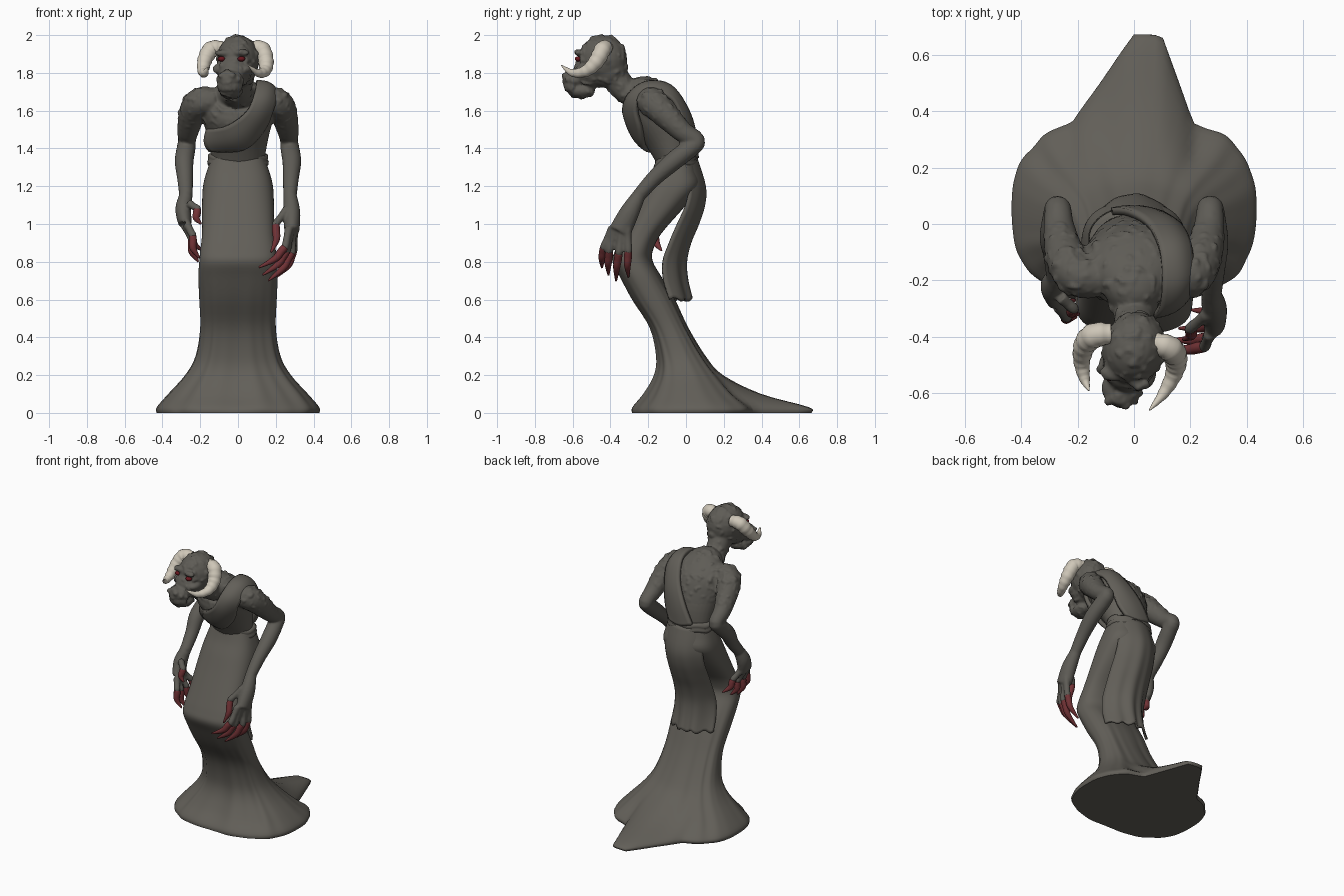
import bpy, bmesh, math
from mathutils import Vector, Matrix, noise

if "Cube" in bpy.data.objects:
    bpy.data.objects.remove(bpy.data.objects["Cube"])


def material(name, rgb):
    m = bpy.data.materials.new(name)
    m.diffuse_color = (*rgb, 1)
    m.use_nodes = True
    m.node_tree.nodes["Principled BSDF"].inputs["Base Color"].default_value = m.diffuse_color
    return m


ROBE = material("robe grey", (0.122, 0.114, 0.098))
SKIN = material("skin grey", (0.112, 0.106, 0.092))
BONE = material("horn bone", (0.62, 0.57, 0.48))
CLAW = material("claw red", (0.17, 0.033, 0.037))
EYE = material("eye red", (0.13, 0.008, 0.012))


def finish(name, bm, *mats):
    bmesh.ops.recalc_face_normals(bm, faces=bm.faces)
    me = bpy.data.meshes.new(name)
    bm.to_mesh(me)
    bm.free()
    me.shade_smooth()
    for m in mats:
        me.materials.append(m)
    ob = bpy.data.objects.new(name, me)
    bpy.context.collection.objects.link(ob)
    return ob


def spline(rows, sub):
    """Catmull-Rom through rows of numbers."""
    out, n = [], len(rows)
    for i in range(n - 1):
        p = [rows[max(0, min(n - 1, i + k))] for k in (-1, 0, 1, 2)]
        for s in range(sub):
            t = s / sub
            out.append([0.5 * (2 * b + (c - a) * t + (2 * a - 5 * b + 4 * c - d) * t * t
                               + (3 * b - a - 3 * c + d) * t ** 3) for a, b, c, d in zip(*p)])
    return out + [list(rows[-1])]


def skin_rings(bm, rings, caps=True):
    vs = [[bm.verts.new(p) for p in r] for r in rings]
    n = len(vs[0])
    for a, b in zip(vs, vs[1:]):
        for i in range(n if caps else n - 1):
            bm.faces.new((a[i], a[(i + 1) % n], b[(i + 1) % n], b[i]))
    if caps:
        bm.faces.new(vs[0])
        bm.faces.new(vs[-1])


def tube(bm, rows, seg=20, sub=5):
    """Rows are x, y, z, radius a, radius b (b optional)."""
    rows = spline([r if len(r) == 5 else (*r, r[3]) for r in rows], sub)
    pts = [Vector(r[:3]) for r in rows]
    u, rings = None, []
    for i, p in enumerate(pts):
        t = (pts[min(i + 1, len(pts) - 1)] - pts[max(i - 1, 0)]).normalized()
        if u is None:
            u = Vector((0, 1, 0)) if abs(t.x) > 0.8 else Vector((1, 0, 0))
        u = (u - t * u.dot(t)).normalized()
        v = t.cross(u)
        a, b = max(rows[i][3], 0.001), max(rows[i][4], 0.001)
        rings.append([p + u * a * math.cos(k * math.tau / seg) + v * b * math.sin(k * math.tau / seg)
                      for k in range(seg)])
    skin_rings(bm, rings)


HEAD = Matrix.Translation((0, -0.44, 1.87)) @ Matrix.Rotation(math.radians(-17), 4, 'Z')


def ball(bm, loc, size, seg=24):
    bmesh.ops.create_uvsphere(bm, u_segments=seg, v_segments=seg // 2, radius=1,
                              matrix=HEAD @ Matrix.Translation(loc) @ Matrix.Diagonal((*size, 1)))


def spow(v, e):
    return math.copysign(abs(v) ** e, v)


# Skirt: horizontal rings (z, half width, front y, back y, train length)
rows = [(0, .43, -.285, .375, .285), (.03, .43, -.28, .375, .27), (.1, .37, -.22, .28, .11),
        (.2, .28, -.165, .18, .01), (.3, .225, -.155, .10, 0), (.45, .20, -.19, .01, 0),
        (.6, .205, -.285, -.06, 0), (.72, .21, -.35, -.13, 0), (.80, .205, -.39, -.175, 0),
        (.86, .20, -.375, -.175, 0), (.95, .19, -.335, -.13, 0), (1.1, .19, -.265, 0, 0),
        (1.2, .185, -.22, .075, 0), (1.28, .165, -.18, .06, 0), (1.35, .14, -.155, .045, 0)]
rings = []
for z, hx, yf, yb, tail in spline(rows, 4):
    ring = []
    fold = 0.03 * max(0, min(1, (0.78 - z) / 0.4))
    for k in range(120):
        a = k * math.tau / 120
        s = 1 + fold * (math.sin(9 * a + 1) + 0.6 * math.sin(17 * a)) * abs(math.sin(a)) * min(1, z * 8 + .3)
        x = hx * spow(math.cos(a), .78) * s
        y = (yf + yb) / 2 + (yb - yf) / 2 * spow(math.sin(a), .78) * s
        if math.sin(a) > 0:
            y += tail * max(0, min(1, (x + .22) / .22, (.21 - x) / .11))
        ring.append((x, y, max(z, 0)))
    rings.append(ring)
bm = bmesh.new()
skin_rings(bm, rings)
skirt = finish("skirt", bm, ROBE)
for p in skirt.data.polygons:      # flat underside
    if len(p.vertices) > 4:
        p.use_smooth = False

# Belt
bm = bmesh.new()
skin_rings(bm, [[(hx * math.cos(k * math.tau / 48), -.05 + hy * math.sin(k * math.tau / 48),
                  z + .006 * math.sin(k * .8)) for k in range(48)]
                for z, hx, hy in ((1.305, .145, .1), (1.312, .16, .112), (1.33, .163, .115), (1.338, .156, .108),
                                  (1.346, .16, .113), (1.365, .158, .111), (1.372, .14, .1))])
finish("belt", bm, ROBE)


def sheet(name, rows, thickness):
    bm = bmesh.new()
    skin_rings(bm, rows, caps=False)
    ob = finish(name, bm, ROBE)
    mod = ob.modifiers.new("thickness", 'SOLIDIFY')
    mod.thickness, mod.offset = thickness, 0


# Hanging back cloth, curved around the hips
cloth = spline([(1.345, .055, .07), (1.2, .098, .08), (1.1, .093, .09), (1.0, .06, .1), (.9, .018, .1),
                (.8, -.005, .11), (.7, 0, .11), (.6, .022, .1)], 4)
sheet("back_cloth", [[((.14 + .025 * i / 28) * u / 12,
                       y - d * (u / 12) ** 2 + .009 * i / 28 * math.sin(u * .9),
                       z + .01 * (i / 28) ** 4 * math.sin(u * 1.3)) for u in range(-12, 13)]
                     for i, (z, y, d) in enumerate(cloth)], .014)

# Shoulder sash: neck edge and arm edge, lofted with a slight bulge
paths = [(-.16, -.17, 1.50, -.15, -.14, 1.39), (-.06, -.275, 1.52, .03, -.215, 1.40),
         (.04, -.325, 1.59, .135, -.235, 1.5), (.085, -.30, 1.68, .185, -.26, 1.62),
         (.10, -.21, 1.745, .205, -.19, 1.69), (.09, -.09, 1.73, .195, -.08, 1.66),
         (.05, -.005, 1.62, .17, -.02, 1.54), (-.02, .04, 1.49, .14, .01, 1.43), (-.08, .045, 1.37, .1, .035, 1.36)]
strips = []
for r in spline(paths, 5):
    a, b = Vector(r[:3]), Vector(r[3:])
    out = ((a + b) / 2 - Vector((.03, -.13, 1.55))).normalized()
    strips.append([a.lerp(b, t / 8) + out * .022 * math.sin(math.pi * t / 8) for t in range(9)])
sheet("shoulder_sash", strips, .026)

# Body: torso, neck, head, arms and hands fused into one skin
bm, claws = bmesh.new(), bmesh.new()
tube(bm, [(0, -.05, 1.31, .135, .09), (0, -.09, 1.45, .16, .125), (0, -.15, 1.58, .19, .145),
          (0, -.19, 1.65, .185, .12), (0, -.235, 1.69, .12, .095), (0, -.31, 1.70, .075, .068),
          (0, -.37, 1.77, .072, .072), (0, -.42, 1.86, .07, .07)], seg=32)
ball(bm, (0, 0, 0), (.112, .13, .13))
ball(bm, (0, .02, -.05), (.09, .11, .1))
ball(bm, (0, -.06, -.06), (.09, .10, .09))
ball(bm, (0, -.15, -.105), (.072, .068, .05))
ball(bm, (0, -.12, -.165), (.06, .075, .04))
ball(bm, (0, -.19, -.075), (.035, .022, .02))
for s in (-1, 1):
    dy = .06 if s < 0 else 0      # the left hand sits further back
    ball(bm, (s * .05, -.112, .035), (.045, .025, .018))
    ball(bm, (s * .075, -.08, -.05), (.03, .05, .025))
    ball(bm, (s * .03, -.205, -.085), (.018, .015, .015))
    tube(bm, [(s * .12, -.19, 1.65, .07), (s * .2, -.18, 1.645, .078), (s * .24, -.12, 1.59, .072),
              (s * .265, -.02, 1.49, .056), (s * .27, .055, 1.44, .047), (s * .275, .02, 1.40, .05),
              (s * .285, -.07 + dy / 3, 1.33, .05), (s * .28, -.17 + dy, 1.24, .042), (s * .275, -.25 + dy, 1.15, .036)])
for i in range(9):      # teeth along the lip
    a = math.pi * (i - 4) / 9
    p = HEAD @ Vector((.06 * math.sin(a), -.145 - .06 * math.cos(a), -.135))
    tube(bm, [(*p, .011), (p.x, p.y, p.z - .02, .008), (p.x, p.y, p.z - .035, .003)], seg=8, sub=2)

# Hands: palm, then fingers as (base, knuckle, tip); the outer half is a claw
right = ([(.275, -.25, 1.15, .036), (.285, -.30, 1.06, .045, .052), (.285, -.35, .96, .04, .06)],
         [((.27, -.39, .98), (.25, -.435, .88), (.11, -.445, .77)), ((.28, -.37, .97), (.26, -.405, .86), (.13, -.41, .73)),
          ((.29, -.34, .96), (.285, -.355, .85), (.16, -.37, .70)), ((.30, -.31, .98), (.295, -.305, .86), (.205, -.305, .72)),
          ((.26, -.32, 1.08), (.20, -.37, 1.0), (.175, -.41, .85))])
left = ([(-.275, -.19, 1.15, .036), (-.29, -.22, 1.08, .042, .05), (-.28, -.25, 1.0, .036, .058)],
        [((-.27, -.29, 1.0), (-.24, -.33, .94), (-.205, -.33, .82)), ((-.28, -.27, .99), (-.245, -.28, .92), (-.21, -.27, .80)),
         ((-.28, -.24, .99), (-.245, -.22, .92), (-.205, -.20, .82)), ((-.28, -.21, 1.01), (-.245, -.17, .95), (-.19, -.13, .86)),
         ((-.26, -.26, 1.11), (-.215, -.30, 1.08), (-.195, -.32, 1.0))])
for palm, fingers in (right, left):
    tube(bm, palm)
    for b, k, t in fingers:
        b, k, t = Vector(b), Vector(k), Vector(t)
        m = (k + t) / 2 + Vector((math.copysign(.015, k.x), -.005, -.01))
        tube(bm, [(*b, .024), (*((b + k) / 2), .02), (*k, .021), (*k.lerp(m, .25), .015)], seg=12)
        tube(claws, [(*k.lerp(m, .05), .02), (*k.lerp(m, .4), .021), (*m, .018), (*t, .005)], seg=12)
finish("claws", claws, CLAW)

body = finish("body", bm, SKIN, ROBE)
mod = body.modifiers.new("fuse", 'REMESH')
mod.mode, mod.voxel_size, mod.use_smooth_shade = 'VOXEL', 0.008, True
mod = body.modifiers.new("soften", 'SMOOTH')
mod.factor, mod.iterations = 0.5, 4
fused = bpy.data.meshes.new_from_object(body.evaluated_get(bpy.context.evaluated_depsgraph_get()))
body.modifiers.clear()
body.data = fused


def robed(c):
    return c.z < 1.5 + max(0, c.x) * 1.2 and abs(c.x) < .19 and c.y > -.34 and c.z > 1.25


# Warty lumps on bare skin of the upper body
normals = [v.normal.copy() for v in fused.vertices]
for v, n in zip(fused.vertices, normals):
    if v.co.z > 1.48 and not robed(v.co):
        v.co += n * .016 * max(0, noise.noise(v.co * 34) - .1) * min(1, (v.co.z - 1.48) * 8)
for p in fused.polygons:
    p.material_index = 1 if robed(p.center) else 0
fused.shade_smooth()

# Horns curling forward
for name, path in (("right_horn", [(.07, -.42, 1.93, .036), (.125, -.44, 1.925, .044), (.148, -.475, 1.86, .041),
                                   (.142, -.53, 1.81, .031), (.105, -.60, 1.80, .02), (.055, -.66, 1.84, .003)]),
                   ("left_horn", [(-.08, -.39, 1.93, .036), (-.14, -.395, 1.925, .044), (-.175, -.43, 1.87, .039),
                                  (-.185, -.49, 1.81, .029), (-.175, -.55, 1.80, .019), (-.16, -.59, 1.83, .003)])):
    bm = bmesh.new()
    rows = spline(path, 8)
    for i, r in enumerate(rows):      # growth ridges
        r[3] *= 1 + .04 * math.sin(i * 1.6)
    tube(bm, rows, seg=20, sub=1)
    finish(name, bm, BONE)

# Eyes
bm = bmesh.new()
for s in (-1, 1):
    ball(bm, (s * .055, -.118, .004), (.021, .02, .014), seg=16)
finish("eyes", bm, EYE)
